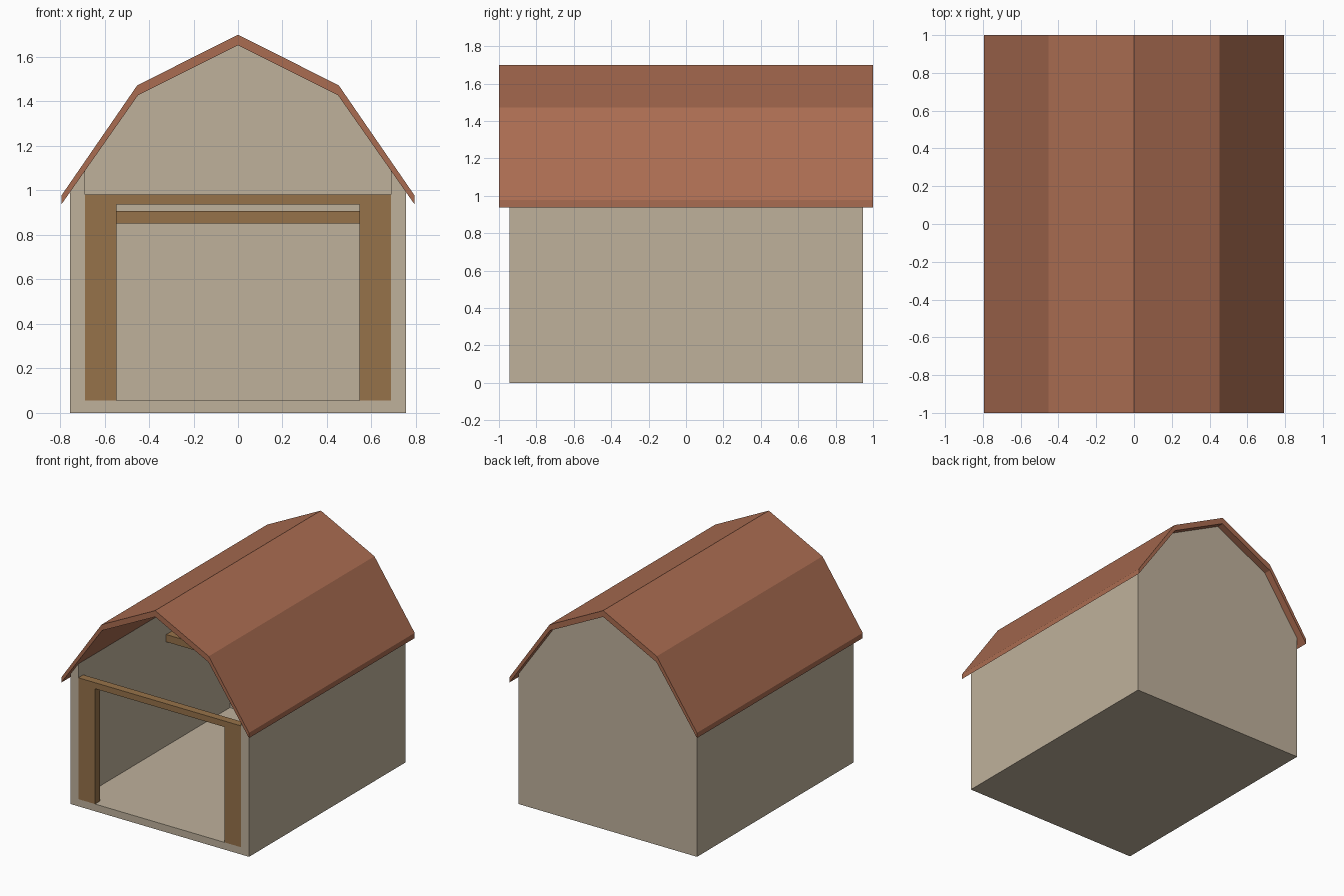
import bpy, bmesh

if "Cube" in bpy.data.objects:
    bpy.data.objects.remove(bpy.data.objects["Cube"])


def material(name, rgb):
    m = bpy.data.materials.new(name)
    m.diffuse_color = (*rgb, 1)
    m.use_nodes = True
    m.node_tree.nodes["Principled BSDF"].inputs["Base Color"].default_value = m.diffuse_color
    return m


def mirrored(half):
    """Close a right-hand half profile (x, z) with its mirror image."""
    return half + [(-x, z) for x, z in reversed(half) if x > 0]


def prism(name, profile, y0, y1, mat=None):
    """Extrude an x-z profile along y."""
    bm = bmesh.new()
    face = bm.faces.new([bm.verts.new((x, y0, z)) for x, z in profile])
    ext = bmesh.ops.extrude_face_region(bm, geom=[face])
    moved = [v for v in ext["geom"] if isinstance(v, bmesh.types.BMVert)]
    bmesh.ops.translate(bm, verts=moved, vec=(0, y1 - y0, 0))
    bmesh.ops.recalc_face_normals(bm, faces=bm.faces)
    mesh = bpy.data.meshes.new(name)
    bm.to_mesh(mesh)
    bm.free()
    obj = bpy.data.objects.new(name, mesh)
    bpy.context.collection.objects.link(obj)
    if mat:
        mesh.materials.append(mat)
    return obj


plaster = material("plaster", (0.52, 0.44, 0.33))
wood = material("wood", (0.305, 0.168, 0.067))
tile = material("tile", (0.40, 0.15, 0.082))

W, IN, FLOOR = 0.755, 0.688, 0.055    # outer half width, inner half width, floor top
FRONT, BACK, BACK_IN = -0.945, 0.945, 0.885

# Walls, floor and back gable: solid barn hollowed from the open front
walls = prism("walls", mirrored([(W, 0), (W, 0.993), (0.45, 1.427), (0, 1.652)]),
              FRONT, BACK, plaster)
cavity = prism("cavity_cutter", mirrored([(IN, FLOOR), (IN, 2.0)]), -1.2, BACK_IN, plaster)
cavity.hide_render = True
cavity.hide_set(True)
cut = walls.modifiers.new("hollow", 'BOOLEAN')
cut.operation = 'DIFFERENCE'
cut.solver = 'EXACT'
cut.object = cavity

# Gambrel roof: one folded band with overhanging eaves
outer = [(-0.793, 0.978), (-0.453, 1.472), (0, 1.70), (0.453, 1.472), (0.793, 0.978)]
inner = [(0.793, 0.938), (0.45, 1.427), (0, 1.652), (-0.45, 1.427), (-0.793, 0.938)]
prism("roof", outer + inner, -1.0, 1.0, tile)

# Door frame: two posts and a lintel, flush with the front
prism("door_frame", [(-IN, FLOOR), (-IN, 0.982), (IN, 0.982), (IN, FLOOR),
                     (0.547, FLOOR), (0.547, 0.936), (-0.547, 0.936), (-0.547, FLOOR)],
      FRONT, FRONT + 0.06, wood)

# Hay loft over the rear of the interior
prism("loft", mirrored([(IN, 0.851), (IN, 0.907)]), 0.116, BACK_IN, wood)
